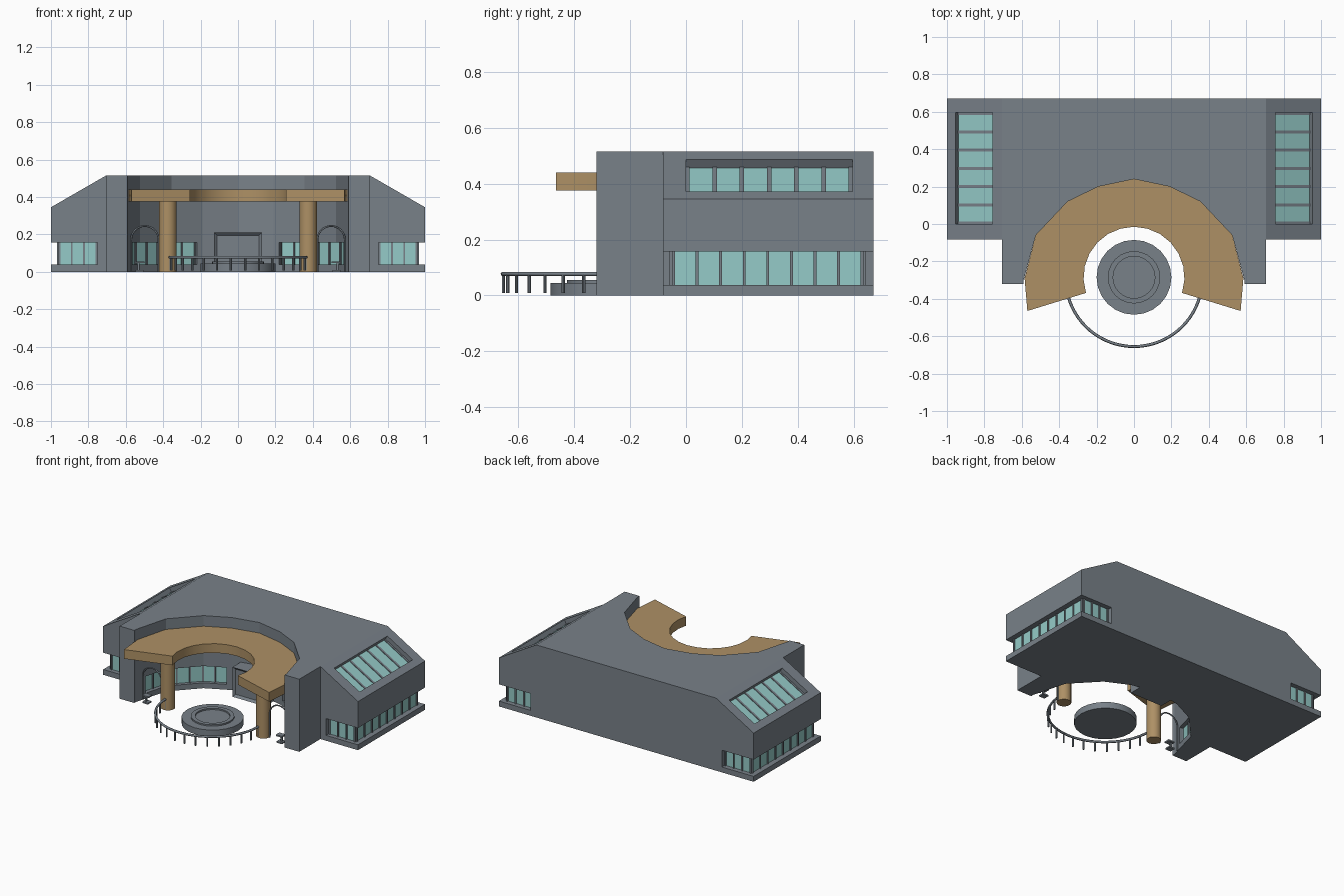
import bpy, bmesh
from math import sin, cos, pi, radians
from mathutils import Vector as V

cube = bpy.data.objects.get("Cube")
if cube:
    bpy.data.objects.remove(cube)


def material(name, rgb):
    m = bpy.data.materials.new(name)
    m.use_nodes = True
    m.diffuse_color = (*rgb, 1)
    m.node_tree.nodes["Principled BSDF"].inputs["Base Color"].default_value = (*rgb, 1)
    return m


GREY = material("slate grey", (0.19, 0.22, 0.25))
GLASS = material("pale teal glass", (0.30, 0.60, 0.58))
WOOD = material("tan wood", (0.42, 0.28, 0.13))


def add_prism(bm, pts, vec):
    a = [bm.verts.new(p) for p in pts]
    b = [bm.verts.new(V(p) + V(vec)) for p in pts]
    n = len(a)
    faces = [bm.faces.new(a), bm.faces.new(b[::-1])]
    for i in range(n):
        faces.append(bm.faces.new((a[i], b[i], b[(i + 1) % n], a[(i + 1) % n])))
    bmesh.ops.recalc_face_normals(bm, faces=faces)


def add_box(bm, x0, x1, y0, y1, z0, z1):
    add_prism(bm, [(x0, y0, z0), (x1, y0, z0), (x1, y1, z0), (x0, y1, z0)], (0, 0, z1 - z0))


def finish(bm, name, mat, mirror=False):
    me = bpy.data.meshes.new(name)
    bm.to_mesh(me)
    bm.free()
    ob = bpy.data.objects.new(name, me)
    bpy.context.collection.objects.link(ob)
    me.materials.append(mat)
    if mirror:
        ob.modifiers.new("Mirror", "MIRROR")
    return ob


def prism(name, pts, vec, mat):
    bm = bmesh.new()
    add_prism(bm, pts, vec)
    return finish(bm, name, mat)


def smooth(ob):
    bpy.ops.object.select_all(action="DESELECT")
    ob.select_set(True)
    bpy.context.view_layer.objects.active = ob
    bpy.ops.object.shade_smooth_by_angle(angle=radians(35))


def cut(ob, pts, vec):
    """Subtract a prism from an object, then remove the cutter."""
    cutter = prism("cutter", pts, vec, GREY)
    cutter.hide_render = True
    mod = ob.modifiers.new("Cut", "BOOLEAN")
    mod.operation, mod.solver, mod.object = "DIFFERENCE", "EXACT", cutter
    bpy.ops.object.select_all(action="DESELECT")
    bpy.context.view_layer.objects.active = ob
    ob.select_set(True)
    bpy.ops.object.modifier_apply(modifier=mod.name)
    bpy.data.objects.remove(cutter)


def flat(pts, z, s=1):
    return [(s * x, y, z) for x, y in pts]


# Main building: sloped-shoulder profile pushed from front to back
half = [(1, 0), (1, 0.345), (0.705, 0.515)]
profile = half + [(-x, z) for x, z in reversed(half)]
building = prism("building", [(x, -0.32, z) for x, z in profile], (0, 0.99, 0), GREY)

# Curved courtyard
C = V((0, -0.285))
right_arc = [(0.57, -0.465), (0.585, -0.29), (0.525, -0.06), (0.355, 0.12), (0.19, 0.2)]
arc = right_arc + [(0, 0.24)] + [(-x, y) for x, y in reversed(right_arc)]
mouth = [(-0.59, -0.6), (0.59, -0.6), (0.59, -0.3)] + arc[2:-2] + [(-0.59, -0.3)]
cut(building, flat(mouth, -0.1), (0, 0, 1))

# Front corners, window bands, courtyard recesses and roof light wells
band = [(0.75, -0.2), (1.1, -0.2), (1.1, 0.8), (0.75, 0.8),
        (0.75, 0.63), (0.955, 0.63), (0.955, -0.045), (0.75, -0.045)]
wall = [V((0.22, 0.186)), V((0.355, 0.12)), V((0.525, -0.06)), V((0.571, -0.225))]


def scaled(k):
    return [C + (p - C) * k for p in wall]


Z0, Z1 = 0.038, 0.157
slope = V((0.705 - 1, 0, 0.515 - 0.345)).normalized()
up = V((slope.z, 0, -slope.x))
low = V((0.955, 0, 0.371))
WELL = 0.23
for s in (1, -1):
    cut(building, [(s * x, y, -0.1) for x, y in
                   ((0.705, -0.5), (1.2, -0.5), (1.2, -0.083), (0.705, -0.083))], (0, 0, 1))
    cut(building, flat(band, Z0, s), (0, 0, Z1 - Z0))
    cut(building, flat(scaled(0.97) + scaled(1.06)[::-1], Z0, s), (0, 0, Z1 - Z0))
    a, b = low - up * 0.04, low - up * 0.04 + slope * WELL
    cut(building, [(s * p.x, y, p.z) for p, y in ((a, 0), (a, 0.595), (b, 0.595), (b, 0))],
        (s * up.x * 0.1, 0, up.z * 0.1))

# Windows: panes and mullions along a strip
glass_bm, bars_bm = bmesh.new(), bmesh.new()


def window_strip(origin, u, v, normal, count, bar=0.01, proud=0.014):
    o, u, v, n = V(origin), V(u), V(v), V(normal).normalized()
    d, t = u / count, u.normalized() * bar / 2
    for i in range(count):
        p, q = o + d * i + t, o + d * (i + 1) - t
        add_prism(glass_bm, [p, q, q + v, p + v], n * 0.006)
    for i in range(count + 1):
        p = o + d * i
        add_prism(bars_bm, [p - t, p + t, p + t + v, p - t + v], n * proud)


rise = (0, 0, Z1 - Z0)
window_strip((0.955, -0.045, Z0), (0, 0.675, 0), rise, (1, 0, 0), 8)
window_strip((0.757, -0.045, Z0), (0.198, 0, 0), rise, (0, -1, 0), 3)
window_strip((0.757, 0.63, Z0), (0.198, 0, 0), rise, (0, 1, 0), 3)
window_strip(low - up * 0.04 + V((0, 0.005, 0)), (0, 0.585, 0), slope * WELL, up, 6, 0.016, 0.01)
back = scaled(1.058)
for p, q, n in zip(back, back[1:], (2, 3, 2)):
    d = q - p
    window_strip((p.x, p.y, Z0), (d.x, d.y, 0), rise, (d.y, -d.x, 0), n)
finish(glass_bm, "window_panes", GLASS, True)
finish(bars_bm, "window_mullions", GREY, True)

# Horseshoe canopy
R, STEPS = 0.27, 14
inner = []
for i in range(STEPS + 1):
    t = radians(198 - 216 * i / STEPS)
    inner.append((R * cos(t), C.y + R * sin(t)))
canopy = prism("canopy", flat(arc + inner, 0.375), (0, 0, 0.065), WOOD)
smooth(canopy)


def add_cylinder(bm, x, y, z0, z1, r, seg):
    add_prism(bm, [(x + r * cos(2 * pi * i / seg), y + r * sin(2 * pi * i / seg), z0)
                   for i in range(seg)], (0, 0, z1 - z0))


# Canopy pillars
bm = bmesh.new()
add_cylinder(bm, 0.375, -0.25, 0, 0.38, 0.047, 20)
smooth(finish(bm, "pillars", WOOD, True))

# Entrance porch with an inset door
bm = bmesh.new()
add_box(bm, -0.128, 0.128, 0.12, 0.26, 0, 0.21)
bm.normal_update()
front = [f for f in bm.faces if f.normal.y < -0.9]
bmesh.ops.inset_region(bm, faces=front, thickness=0.022, depth=-0.015)
finish(bm, "entrance_porch", GREY)

# Round stepped basin in the courtyard
bm = bmesh.new()
rings = []
for r, z in ((0.2, 0), (0.2, 0.045), (0.14, 0.045), (0.14, 0.055), (0.112, 0.055), (0.112, 0.045)):
    rings.append([bm.verts.new((r * cos(2 * pi * i / 24), C.y + r * sin(2 * pi * i / 24), z))
                  for i in range(24)])
for a, b in zip(rings, rings[1:]):
    for i in range(24):
        j = (i + 1) % 24
        bm.faces.new((a[i], a[j], b[j], b[i]))
bm.faces.new(rings[0][::-1])
bm.faces.new(rings[-1])
smooth(finish(bm, "courtyard_basin", GREY))


def tube(name, pts, radius):
    cu = bpy.data.curves.new(name, "CURVE")
    cu.dimensions, cu.bevel_depth, cu.bevel_resolution = "3D", radius, 1
    cu.use_fill_caps = True
    sp = cu.splines.new("POLY")
    sp.points.add(len(pts) - 1)
    for point, co in zip(sp.points, pts):
        point.co = (*co, 1)
    cu.materials.append(GREY)
    ob = bpy.data.objects.new(name, cu)
    bpy.context.collection.objects.link(ob)


# Curved railing with posts
RAIL = 0.365


def on_rail(deg, z):
    t = radians(deg)
    return (RAIL * cos(t), -0.29 + RAIL * sin(t), z)


tube("railing_top", [on_rail(180 + 5 * i, 0.077) for i in range(37)], 0.008)
bm = bmesh.new()
for i in range(16):
    x, y, z = on_rail(180 + 12 * i, 0)
    add_cylinder(bm, x, y, 0.008, 0.077, 0.006, 8)
finish(bm, "railing_posts", GREY)

# Side arches and small pedestal benches
for s, side in ((1, "left"), (-1, "right")):
    hoop = [(s * (0.498 + 0.073 * cos(pi * i / 16)), -0.25, 0.172 + 0.073 * sin(pi * i / 16))
            for i in range(17)]
    legs = [(hoop[0][0], -0.25, 0)], [(hoop[-1][0], -0.25, 0)]
    tube(side + "_arch", legs[0] + hoop + legs[1], 0.005)
bm = bmesh.new()
add_box(bm, 0.5, 0.548, -0.29, -0.25, 0.046, 0.056)
add_box(bm, 0.526, 0.538, -0.276, -0.264, 0.01, 0.046)
add_box(bm, 0.505, 0.548, -0.29, -0.25, 0, 0.01)
finish(bm, "side_benches", GREY, True)
